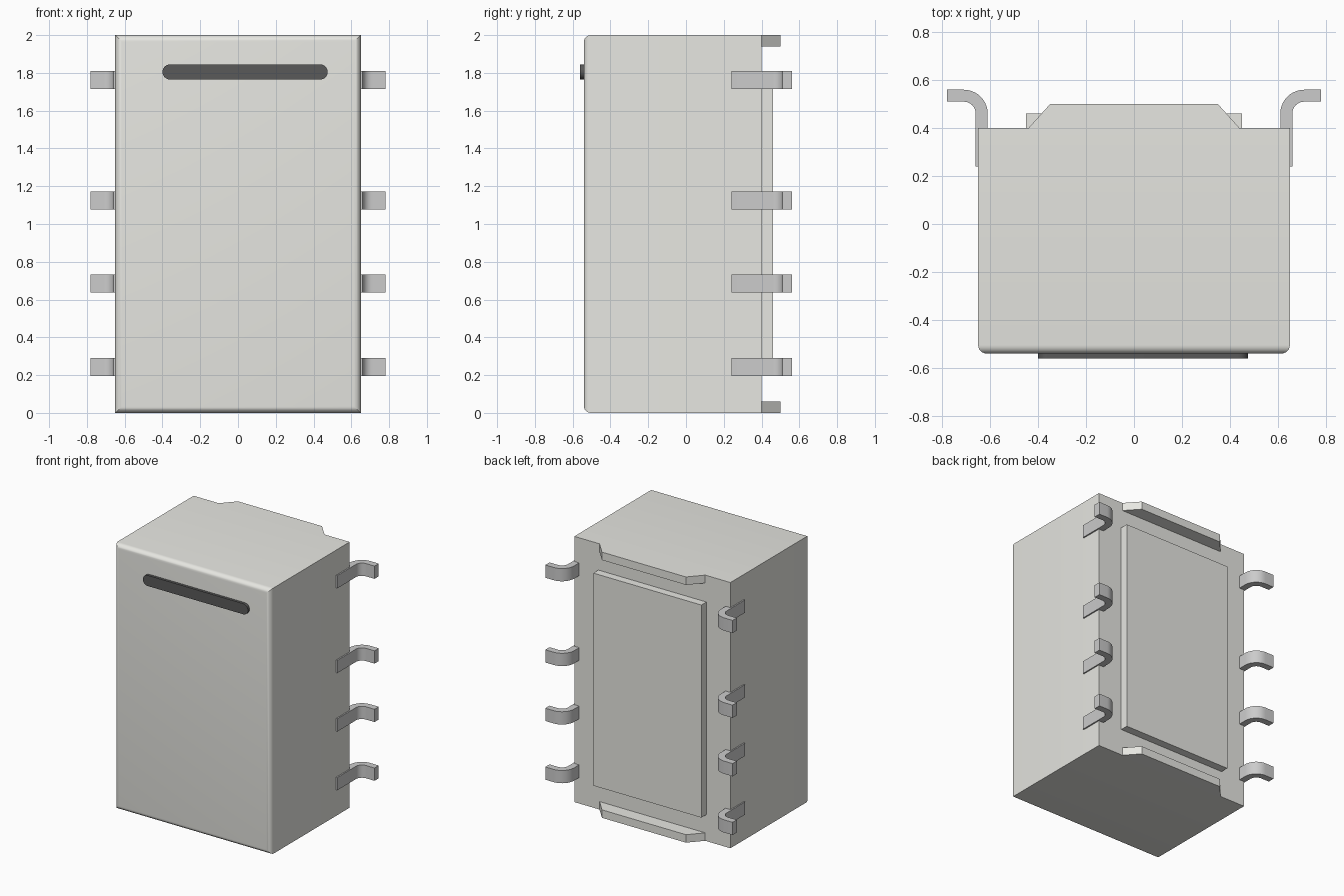
import bpy, bmesh, math

if "Cube" in bpy.data.objects:
    bpy.data.objects.remove(bpy.data.objects["Cube"])


def material(name, color):
    m = bpy.data.materials.new(name)
    m.diffuse_color = color
    m.use_nodes = True
    m.node_tree.nodes["Principled BSDF"].inputs["Base Color"].default_value = m.diffuse_color
    return m


def prism(name, points, direction, mat=None, bevel=None, smooth=False):
    """Extrude a closed 3D outline; optionally bevel edges chosen by a test."""
    bm = bmesh.new()
    face = bm.faces.new([bm.verts.new(p) for p in points])
    new = bmesh.ops.extrude_face_region(bm, geom=[face])["geom"]
    bmesh.ops.translate(bm, vec=direction,
                        verts=[v for v in new if isinstance(v, bmesh.types.BMVert)])
    bmesh.ops.recalc_face_normals(bm, faces=bm.faces)
    if bevel:
        width, test = bevel
        bmesh.ops.bevel(bm, geom=[e for e in bm.edges if test(e)], offset=width,
                        segments=6, profile=0.5, affect='EDGES')
    mesh = bpy.data.meshes.new(name)
    bm.to_mesh(mesh)
    bm.free()
    obj = bpy.data.objects.new(name, mesh)
    bpy.context.collection.objects.link(obj)
    if mat:
        mesh.materials.append(mat)
    if smooth:
        shade(obj)
    return obj


def shade(obj):
    bpy.ops.object.select_all(action='DESELECT')
    obj.select_set(True)
    bpy.context.view_layer.objects.active = obj
    bpy.ops.object.shade_smooth_by_angle(angle=math.radians(30))


def box(name, x, y, z, mat=None):
    pts = [(x[0], y[0], z[0]), (x[1], y[0], z[0]), (x[1], y[1], z[0]), (x[0], y[1], z[0])]
    return prism(name, pts, (0, 0, z[1] - z[0]), mat)


def arc(cx, cy, r, a0, a1, n):
    return [(cx + r * math.cos(math.radians(a0 + (a1 - a0) * i / n)),
             cy + r * math.sin(math.radians(a0 + (a1 - a0) * i / n))) for i in range(n + 1)]


shell = material("shell_grey", (0.80, 0.80, 0.76, 1))
dark = material("mark_dark", (0.10, 0.10, 0.10, 1))

# Housing with end ridges: outline includes the ridge, rounded front edges
outline = [(-0.65, -0.54), (0.65, -0.54), (0.65, 0.40), (0.44, 0.40),
           (0.35, 0.50), (-0.35, 0.50), (-0.44, 0.40), (-0.65, 0.40)]
housing = prism("housing", [(x, y, 0) for x, y in outline], (0, 0, 2), shell,
                bevel=(0.035, lambda e: all(v.co.y < -0.53 for v in e.verts)))

# Clear the ridge away between the two ends
cutter = box("recess_cutter", (-0.55, 0.55), (0.40, 0.70), (0.06, 1.94))
cutter.hide_render = True
mod = housing.modifiers.new("recess", 'BOOLEAN')
mod.operation, mod.solver, mod.object = 'DIFFERENCE', 'EXACT', cutter
bpy.context.view_layer.objects.active = housing
bpy.ops.object.modifier_apply(modifier=mod.name)
bpy.data.objects.remove(cutter)
shade(housing)

# Raised back panel
box("back_panel", (-0.45, 0.45), (0.39, 0.46), (0.20, 1.80), shell)

# Rounded marker bar on the front
bar = arc(0.435, 1.805, 0.04, -90, 90, 12) + arc(-0.36, 1.805, 0.04, 90, 270, 12)
prism("marker_bar", [(x, -0.56, z) for x, z in bar], (0, 0.03, 0), dark, smooth=True)

# Bent pins, mirrored on both sides
pin = ([(0.61, 0.24)] + arc(0.71, 0.46, 0.10, 180, 90, 10) + [(0.78, 0.56), (0.78, 0.51)]
       + arc(0.71, 0.46, 0.05, 90, 180, 10) + [(0.66, 0.24)])
for side, s in (("left", -1), ("right", 1)):
    for i, z in enumerate((0.243, 0.685, 1.125, 1.763)):
        prism(f"pin_{side}_{i + 1}", [(s * x, y, z - 0.048) for x, y in pin],
              (0, 0, 0.096), smooth=True)
